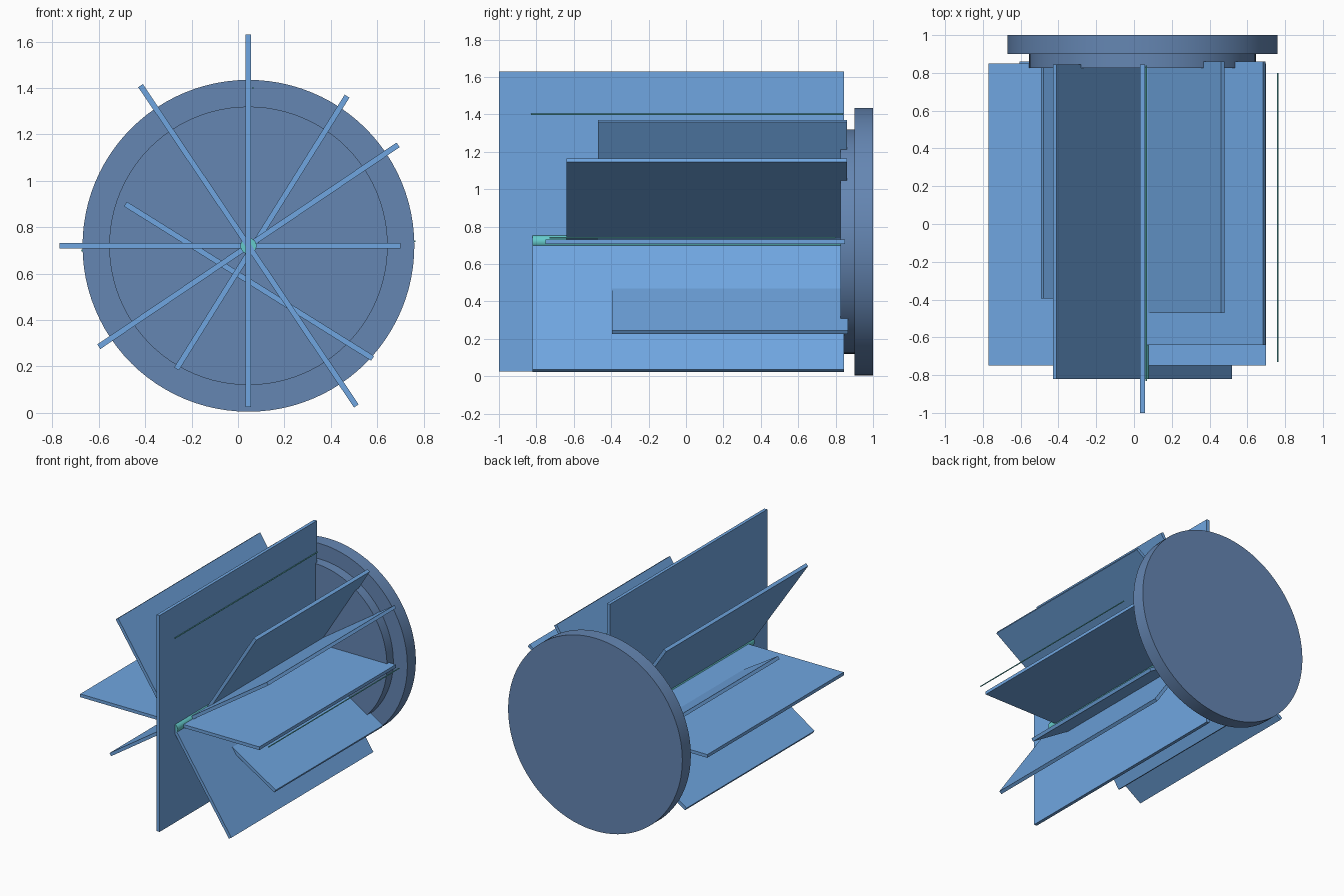
import bpy
import math
from mathutils import Vector

if "Cube" in bpy.data.objects:
    bpy.data.objects.remove(bpy.data.objects["Cube"], do_unlink=True)

CX, CZ = 0.045, 0.72  # shared axis, running along y


def material(name, rgb):
    m = bpy.data.materials.new(name)
    m.use_nodes = True
    m.diffuse_color = (*rgb, 1)
    m.node_tree.nodes["Principled BSDF"].inputs["Base Color"].default_value = (*rgb, 1)
    return m


BLUE = material("sky blue", (0.16, 0.38, 0.75))
SLATE = material("slate blue", (0.13, 0.24, 0.45))
TEAL = material("teal", (0.13, 0.60, 0.60))


def rod(name, x, z, radius, y0, y1, mat, sides):
    bpy.ops.mesh.primitive_cylinder_add(
        vertices=sides, radius=radius, depth=y1 - y0,
        location=(x, (y0 + y1) / 2, z), rotation=(math.pi / 2, 0, 0))
    ob = bpy.context.object
    ob.name = name
    ob.data.materials.append(mat)
    bpy.ops.object.shade_smooth_by_angle(angle=math.radians(30))
    return ob


def vane(name, a, b, y0, y1, thickness=0.024):
    """Flat plate spanning two (x, z) points, extended along y."""
    d = Vector(b) - Vector(a)
    mid = (Vector(a) + Vector(b)) / 2
    bpy.ops.mesh.primitive_cube_add(
        size=1, location=(mid.x, (y0 + y1) / 2, mid.y),
        rotation=(0, -math.atan2(d.y, d.x), 0))
    ob = bpy.context.object
    ob.name = name
    ob.scale = (d.length, y1 - y0, thickness)
    ob.data.materials.append(BLUE)
    return ob


# Back plate and its raised step
rod("back_disc", CX, CZ, 0.715, 0.90, 1.0, SLATE, 96)
rod("disc_step", CX, CZ, 0.60, 0.825, 0.91, SLATE, 96)

# Radial vanes, each with its own reach
vane("vertical_vane", (0.045, 0.025), (0.045, 1.63), -1.0, 0.845)
vane("horizontal_vane", (-0.77, 0.72), (0.70, 0.72), -0.75, 0.85)
vane("steep_left_vane", (-0.42, 1.41), (0.51, 0.03), -0.82, 0.845)
vane("shallow_right_vane", (-0.60, 0.285), (0.69, 1.155), -0.64, 0.86)
vane("steep_right_vane", (-0.265, 0.19), (0.47, 1.365), -0.47, 0.86)
vane("shallow_left_vane", (-0.485, 0.90), (0.58, 0.235), -0.395, 0.865)

# Central shaft and thin outer wires
rod("shaft", CX, CZ, 0.035, -0.82, 0.84, TEAL, 16)
rod("left_wire", 0.762, 0.74, 0.004, -0.73, 0.80, TEAL, 8)
rod("right_wire", -0.672, 0.70, 0.004, -0.73, 0.80, TEAL, 8)
rod("top_wire", 0.065, 1.40, 0.004, -0.83, 0.84, TEAL, 8)
rod("bottom_wire", 0.037, 0.03, 0.004, -0.83, 0.84, TEAL, 8)
